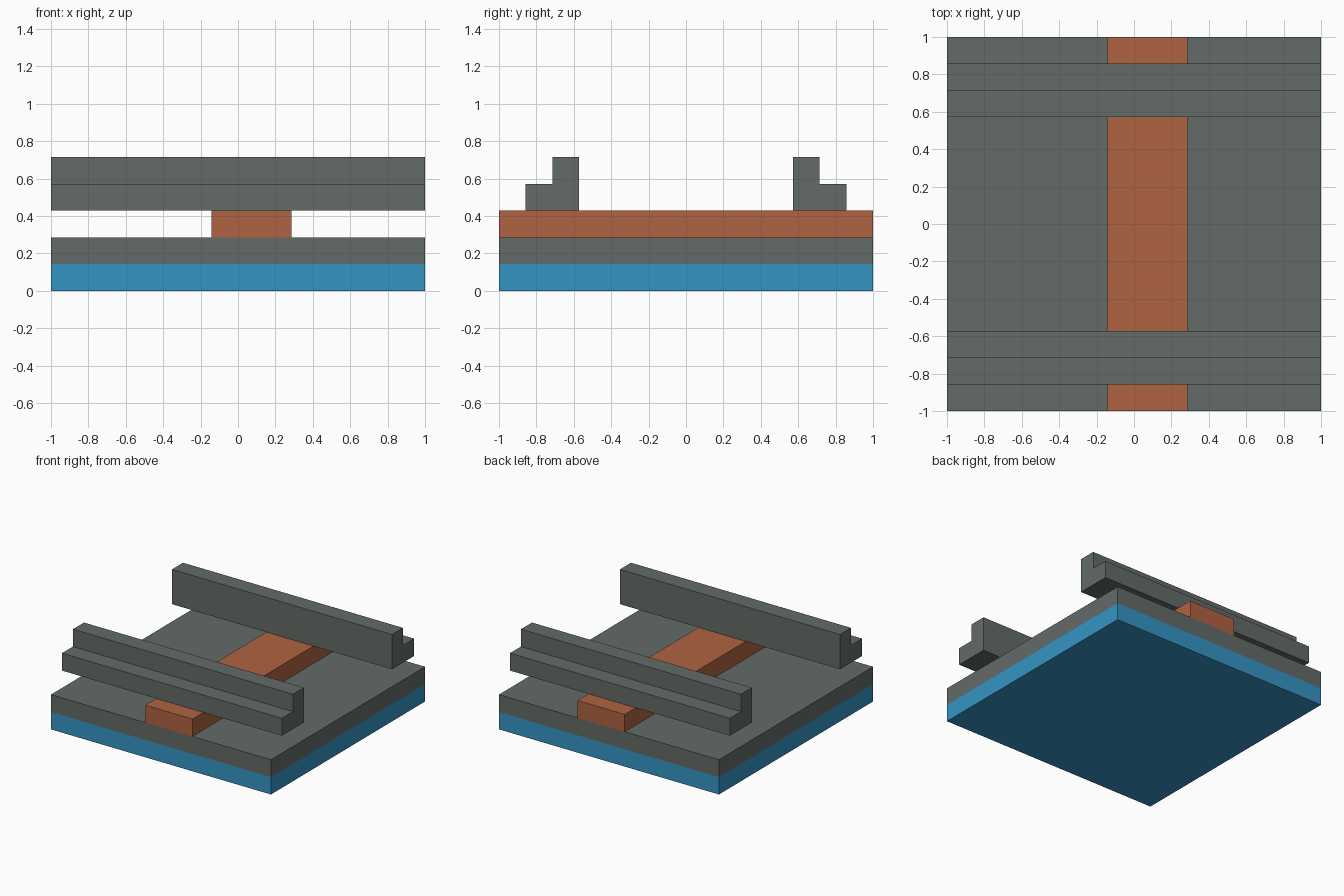
import bpy
import bmesh

cube = bpy.data.objects.get("Cube")
if cube:
    bpy.data.objects.remove(cube, do_unlink=True)

U = 1 / 7  # every layer is one unit thick


def material(name, rgb):
    """Flat colour from 0-255 sRGB values, stored as linear."""
    lin = [((c / 255 + 0.055) / 1.055) ** 2.4 for c in rgb]
    mat = bpy.data.materials.new(name)
    mat.use_nodes = True
    mat.diffuse_color = (*lin, 1)
    bsdf = next(n for n in mat.node_tree.nodes if n.type == 'BSDF_PRINCIPLED')
    bsdf.inputs["Base Color"].default_value = (*lin, 1)
    return mat


def extrude_x(name, profile, x0, x1, mat):
    """Prism along x from a (y, z) profile; all sizes in units."""
    bm = bmesh.new()
    face = bm.faces.new([bm.verts.new((x0 * U, y * U, z * U)) for y, z in profile])
    ext = bmesh.ops.extrude_face_region(bm, geom=[face])
    verts = [g for g in ext["geom"] if isinstance(g, bmesh.types.BMVert)]
    bmesh.ops.translate(bm, verts=verts, vec=((x1 - x0) * U, 0, 0))
    bmesh.ops.recalc_face_normals(bm, faces=bm.faces)
    mesh = bpy.data.meshes.new(name)
    bm.to_mesh(mesh)
    bm.free()
    mesh.materials.append(mat)
    obj = bpy.data.objects.new(name, mesh)
    bpy.context.collection.objects.link(obj)
    return obj


def slab(name, x0, x1, z0, z1, mat):
    """Full-depth box."""
    return extrude_x(name, [(-7, z0), (7, z0), (7, z1), (-7, z1)], x0, x1, mat)


grey = material("slate grey", (99, 107, 103))
blue = material("blue", (53, 149, 196))
rust = material("rust orange", (175, 99, 65))

# Stacked base layers and the off-centre spacer beam
slab("base_layer", -7, 7, 0, 1, blue)
slab("deck_layer", -7, 7, 1, 2, grey)
slab("spacer_beam", -1, 2, 2, 3, rust)

# Stepped rails, tall side facing inward
step = [(4, 3), (6, 3), (6, 4), (5, 4), (5, 5), (4, 5)]
for name, side in (("front_rail", -1), ("back_rail", 1)):
    extrude_x(name, [(side * y, z) for y, z in step], -7, 7, grey)
